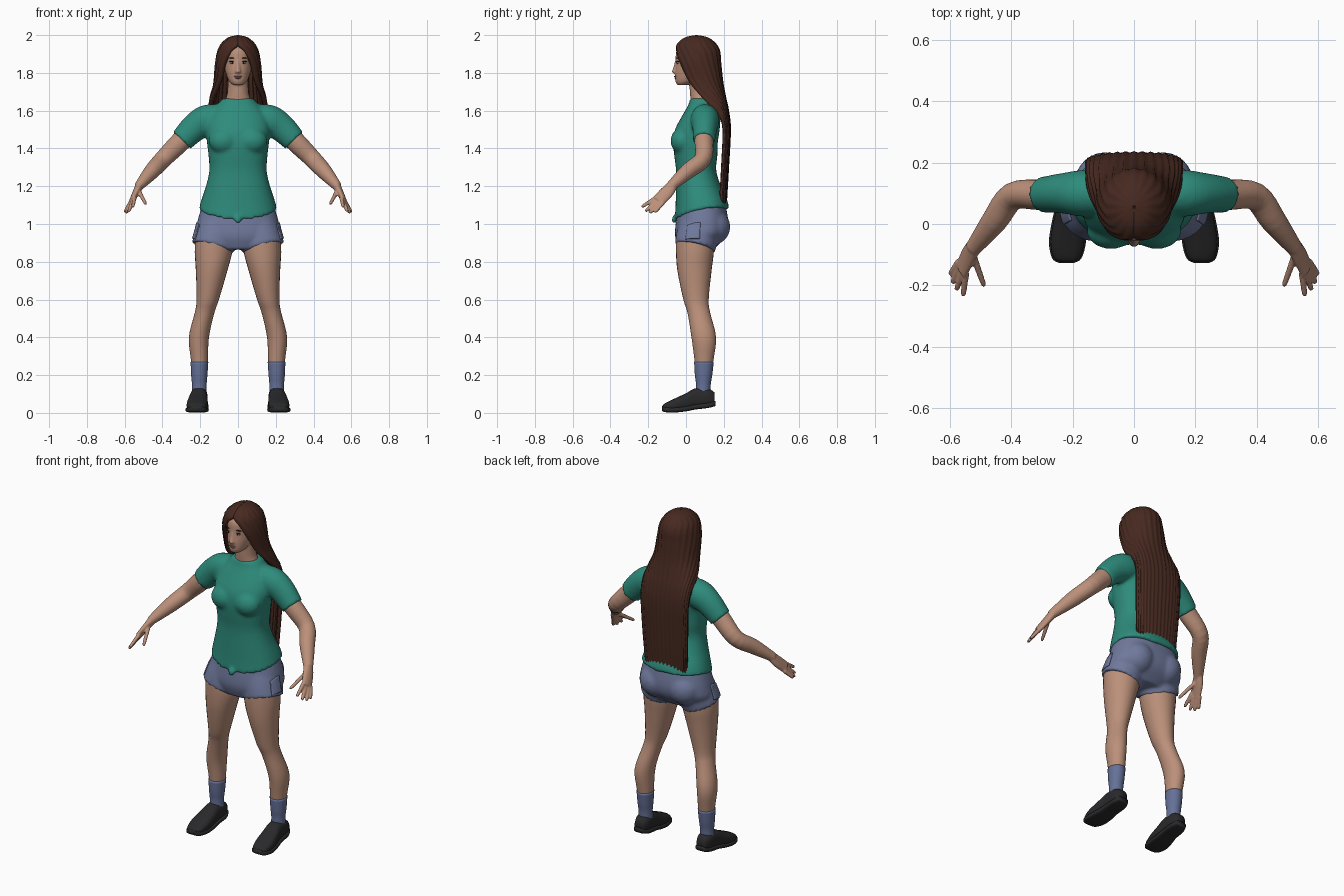
import bpy, bmesh, math
from mathutils import Vector, Matrix

cube = bpy.data.objects.get("Cube")
if cube:
    bpy.data.objects.remove(cube, do_unlink=True)

X, Y, Z = Vector((1, 0, 0)), Vector((0, 1, 0)), Vector((0, 0, 1))


def material(name, r, g, b):
    m = bpy.data.materials.new(name)
    m.use_nodes = True
    m.diffuse_color = (r, g, b, 1)
    bsdf = next(n for n in m.node_tree.nodes if n.type == 'BSDF_PRINCIPLED')
    bsdf.inputs["Base Color"].default_value = (r, g, b, 1)
    bsdf.inputs["Roughness"].default_value = 0.8
    return m


SKIN = material("skin", .5, .28, .195)
SHIRT = material("teal_cotton", .027, .26, .2)
SHORTS = material("blue_grey_denim", .16, .19, .33)
SOCK = material("sock_blue", .13, .165, .31)
SHOE = material("black_leather", .022, .022, .024)
HAIR = material("brown_hair", .062, .022, .014)
DARK = material("dark_lashes", .02, .011, .009)
LIPS = material("lip_rose", .3, .125, .1)
WHITE = material("eye_white", .5, .45, .42)


def spline(rows, k=4):
    """Resample rows of numbers with a Catmull-Rom spline."""
    out = []
    for i in range(len(rows) - 1):
        p = [rows[max(0, min(len(rows) - 1, i + j))] for j in (-1, 0, 1, 2)]
        for s in range(k):
            t = s / k
            out.append([b + .5 * t * (c - a + t * (2 * a - 5 * b + 4 * c - d + t * (3 * (b - c) + d - a)))
                        for a, b, c, d in zip(*p)])
    return out + [list(rows[-1])]


def loft(bm, rows, u=X, v=Y, follow=False, power=2.0, n=28):
    """Closed skin through rows of (x, y, z, half width, half depth)."""
    rows = spline(rows)
    mids = [Vector(r[:3]) for r in rows]
    rings = []
    for i, r in enumerate(rows):
        if follow:
            t = (mids[min(i + 1, len(mids) - 1)] - mids[max(i - 1, 0)]).normalized()
            u = t.cross(Y).normalized()
            v = t.cross(u)
        ring = []
        for j in range(n):
            c, s = math.cos(math.tau * j / n), math.sin(math.tau * j / n)
            c, s = (math.copysign(abs(q) ** (2 / power), q) for q in (c, s))
            ring.append(bm.verts.new(mids[i] + u * c * r[3] + v * s * r[4]))
        rings.append(ring)
    for lo, hi in zip(rings, rings[1:]):
        for j in range(n):
            bm.faces.new((lo[j], lo[(j + 1) % n], hi[(j + 1) % n], hi[j]))
    bm.faces.new(rings[0])
    bm.faces.new(rings[-1])


def ball(bm, centre, size):
    bmesh.ops.create_uvsphere(bm, u_segments=20, v_segments=12, radius=1,
                              matrix=Matrix.Translation(centre) @ Matrix.Diagonal((*size, 1)))


def finish(name, bm, mat, mirror=False, voxel=0, soften=4, recalc=True):
    """Turn a bmesh into an object; voxel fuses the overlapping pieces."""
    if recalc:
        bmesh.ops.recalc_face_normals(bm, faces=bm.faces)
    me = bpy.data.meshes.new(name)
    bm.to_mesh(me)
    bm.free()
    me.shade_smooth()
    me.materials.append(mat)
    ob = bpy.data.objects.new(name, me)
    bpy.context.collection.objects.link(ob)
    if mirror:
        ob.modifiers.new("Mirror", 'MIRROR').use_mirror_merge = False
    if voxel:
        re = ob.modifiers.new("Fuse", 'REMESH')
        re.mode, re.voxel_size, re.use_smooth_shade = 'VOXEL', voxel, True
        sm = ob.modifiers.new("Soften", 'SMOOTH')
        sm.factor, sm.iterations = .5, soften
    return ob


# Head, nose and neck
bm = bmesh.new()
loft(bm, [(0, -.022, 1.735, .024, .024), (0, 0, 1.755, .047, .056), (0, .025, 1.8, .065, .084),
          (0, .045, 1.85, .075, .1), (0, .05, 1.92, .076, .1), (0, .055, 1.965, .045, .06)])
loft(bm, [(0, .085, 1.6, .085, .065), (0, .082, 1.65, .07, .058), (0, .075, 1.7, .056, .055),
          (0, .07, 1.8, .054, .055)])
loft(bm, [(0, -.048, 1.87, .008, .008), (0, -.056, 1.83, .01, .011), (0, -.06, 1.805, .016, .015),
          (0, -.052, 1.797, .013, .008)])
finish("head", bm, SKIN, voxel=.006, soften=3)

# Face details
for name, mat, x, y, z, size in (
        ("eye_whites", WHITE, .03, -.043, 1.853, (.013, .007, .005)),
        ("irises", DARK, .03, -.044, 1.853, (.005, .008, .005)),
        ("lashes", DARK, .031, -.043, 1.86, (.017, .008, .003)),
        ("eyebrows", DARK, .032, -.044, 1.878, (.02, .008, .003))):
    bm = bmesh.new()
    ball(bm, (x, y, z), size)
    finish(name, bm, mat, mirror=True)
bm = bmesh.new()
ball(bm, (0, -.054, 1.781), (.021, .009, .004))
ball(bm, (0, -.053, 1.773), (.018, .009, .005))
finish("lips", bm, LIPS)

# Hair: arcs wrapped round the back, as (z, half width, middle y, depth, half angle, roundness)
bm = bmesh.new()
hair_rows = spline([
    (2, .004, .055, .004, math.pi, 1), (1.988, .05, .055, .06, math.pi, 1),
    (1.955, .088, .055, .102, math.pi, 1), (1.915, .108, .058, .12, 2.75, 1),
    (1.85, .12, .062, .122, 2.45, 1), (1.75, .128, .085, .11, 2.2, .9),
    (1.67, .148, .12, .09, 1.85, .7), (1.6, .158, .16, .065, 1.6, .5),
    (1.5, .157, .19, .045, 1.55, .5), (1.3, .15, .185, .04, 1.55, .5),
    (1.1, .138, .175, .038, 1.55, .5)], 5)
half = 32
grid = []
for k, (z, w, mid, d, turn, e) in enumerate(hair_rows):
    turn = min(turn, math.pi)
    row = []
    for i in range(-half, half + 1):
        s, c = math.sin(turn * i / half), math.cos(turn * i / half)
        strand = .003 * math.cos(i * 1.7) * min(1, k / 10)
        drop = .012 * math.sin(i * 1.3) if k == len(hair_rows) - 1 else 0
        row.append(bm.verts.new(((w + strand) * s,
                                 mid + d * math.copysign(abs(c) ** e, c) + strand * c, z + drop)))
    grid.append(row)
for top, low in zip(grid, grid[1:]):
    for i in range(2 * half):
        bm.faces.new((top[i], top[i + 1], low[i + 1], low[i]))
hair = finish("hair", bm, HAIR, recalc=False)
hair.modifiers.new("Thickness", 'SOLIDIFY').thickness = .02

# Shirt: body, bust and sleeves fused together
bm = bmesh.new()
loft(bm, [(0, .085, 1.05, .207, .145), (0, .08, 1.12, .192, .135), (0, .055, 1.27, .153, .107),
          (0, .052, 1.36, .156, .114), (0, .05, 1.43, .164, .118), (0, .06, 1.5, .17, .118),
          (0, .08, 1.57, .155, .102), (0, .09, 1.63, .112, .078), (0, .088, 1.665, .08, .066)],
     power=2.3, n=40)
for v in bm.verts:
    low = max(0, min(1, (1.2 - v.co.z) / .15))
    v.co.z += low * (.2 * (v.co.y - .085) + .7 * v.co.x ** 2)
for side in (1, -1):
    ball(bm, (side * .075, -.02, 1.44), (.08, .062, .07))
    loft(bm, [(side * .08, .1, 1.565, .07, .07), (side * .165, .1, 1.548, .083, .076),
              (side * .23, .1, 1.51, .075, .066), (side * .298, .095, 1.442, .064, .058)], follow=True)
ball(bm, (0, -.062, 1.022), (.016, .016, .022))
finish("shirt", bm, SHIRT, voxel=.01)

# Arms with hands and fingers
bm = bmesh.new()
loft(bm, [(.2, .1, 1.54, .05, .05), (.3, .095, 1.44, .054, .05), (.395, .09, 1.345, .047, .045),
          (.455, .01, 1.28, .042, .042), (.525, -.08, 1.2, .025, .027)], follow=True)
loft(bm, [(.515, -.065, 1.215, .024, .026), (.538, -.1, 1.17, .019, .036),
          (.562, -.148, 1.122, .014, .036)], follow=True)
fingers = (((.548, -.16, 1.138), (.557, -.235, 1.09)), ((.556, -.152, 1.122), (.579, -.215, 1.067)),
           ((.565, -.138, 1.113), (.592, -.192, 1.058)), ((.57, -.122, 1.112), (.6, -.165, 1.062)),
           ((.525, -.1, 1.175), (.488, -.203, 1.105)))
for base, tip in fingers:
    a, b = Vector(base), Vector(tip)
    loft(bm, [(*a, .012, .012), (*a.lerp(b, .5), .0105, .0105), (*a.lerp(b, .9), .009, .009),
              (*b, .005, .005)], follow=True, n=12)
finish("arms", bm, SKIN, mirror=True, voxel=.005, soften=3)

# Shorts: hips, seat and leg openings fused together
bm = bmesh.new()
loft(bm, [(0, .085, 1.1, .19, .125), (0, .085, 1.0, .218, .14), (0, .075, .93, .22, .132),
          (0, .055, .865, .13, .09)], power=2.3, n=40)
for side in (1, -1):
    ball(bm, (side * .095, .13, .985), (.1, .105, .1))
    loft(bm, [(side * .1, .07, .99, .11, .11), (side * .118, .06, .935, .112, .112),
              (side * .136, .047, .873, .112, .108)], follow=True)
shorts = finish("shorts", bm, SHORTS, voxel=.01)

# Pocket patches laid onto the shorts
for side in (1, -1):
    bm = bmesh.new()
    bmesh.ops.create_grid(bm, x_segments=10, y_segments=10, size=.045,
                          matrix=Matrix.Translation((side * .25, .03, .97)) @ Matrix.Rotation(side * math.pi / 2, 4, 'Y'))
    pocket = finish("left_pocket" if side > 0 else "right_pocket", bm, SHORTS, recalc=False)
    wrap = pocket.modifiers.new("Lay", 'SHRINKWRAP')
    wrap.target, wrap.offset, wrap.wrap_mode = shorts, .006, 'OUTSIDE_SURFACE'
    pocket.modifiers.new("Thickness", 'SOLIDIFY').thickness = .008

# Legs
bm = bmesh.new()
loft(bm, [(.128, .047, .92, .098, .1), (.13, .047, .85, .099, .1), (.14, .045, .75, .083, .09),
          (.16, .053, .6, .059, .067), (.177, .068, .53, .052, .06), (.207, .094, .4, .053, .065),
          (.204, .095, .27, .044, .049), (.205, .092, .15, .034, .036)])
finish("legs", bm, SKIN, mirror=True)

# Socks
bm = bmesh.new()
loft(bm, [(.204, .095, .27, .047, .052), (.205, .093, .2, .043, .046), (.205, .092, .15, .039, .039),
          (.205, .09, .08, .04, .04)])
finish("socks", bm, SOCK, mirror=True)

# Shoes, with the sole following the same outline
shoe_rows = [(.22, -.124, .026, .022, .012), (.219, -.11, .03, .043, .022), (.217, -.06, .041, .055, .035),
             (.212, 0, .058, .052, .046), (.208, .05, .076, .046, .054), (.206, .115, .08, .044, .05),
             (.206, .152, .074, .03, .034)]
bm = bmesh.new()
loft(bm, shoe_rows, v=Z, power=2.6)
finish("shoes", bm, SHOE, mirror=True)
bm = bmesh.new()
loft(bm, [(x, y * 1.02, z - b + .01, a * 1.06 + .002, .014) for x, y, z, a, b in shoe_rows], v=Z, power=4)
finish("soles", bm, SHOE, mirror=True)
